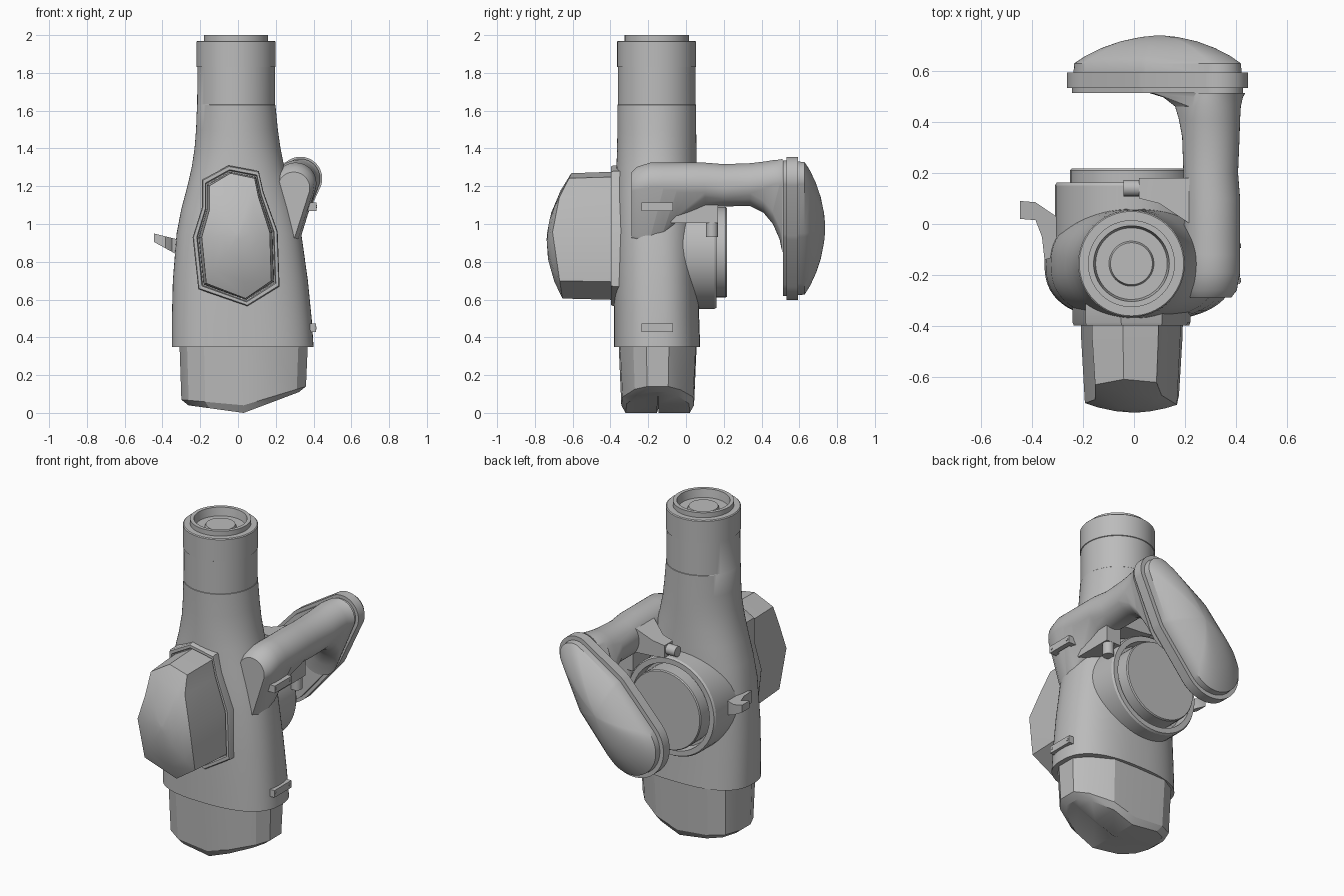
import bpy, bmesh, math
from mathutils import Vector

if "Cube" in bpy.data.objects:
    bpy.data.objects.remove(bpy.data.objects["Cube"])

grey = bpy.data.materials.new("warm_grey")
grey.diffuse_color = (0.5, 0.5, 0.5, 1)
grey.use_nodes = True
grey.node_tree.nodes["Principled BSDF"].inputs["Base Color"].default_value = grey.diffuse_color


def finish(name, bm, angle=30):
    bmesh.ops.recalc_face_normals(bm, faces=bm.faces)
    me = bpy.data.meshes.new(name)
    bm.to_mesh(me)
    bm.free()
    ob = bpy.data.objects.new(name, me)
    bpy.context.collection.objects.link(ob)
    me.materials.append(grey)
    bpy.ops.object.select_all(action='DESELECT')
    ob.select_set(True)
    bpy.context.view_layer.objects.active = ob
    bpy.ops.object.shade_smooth_by_angle(angle=math.radians(angle))
    return ob


def loft(name, rings, angle=30):
    """Skin equal-length rings of points and cap both ends."""
    bm = bmesh.new()
    vs = [[bm.verts.new(p) for p in r] for r in rings]
    n = len(vs[0])
    for a, b in zip(vs, vs[1:]):
        for i in range(n):
            j = (i + 1) % n
            bm.faces.new((a[i], a[j], b[j], b[i]))
    bm.faces.new(vs[0])
    bm.faces.new(vs[-1])
    return finish(name, bm, angle)


def box(name, x0, x1, y0, y1, z0, z1):
    return loft(name, [[(x0, y0, z), (x1, y0, z), (x1, y1, z), (x0, y1, z)] for z in (z0, z1)])


def section(z, x0, x1, y0, y1, e=2, n=64):
    """Horizontal superellipse, e = 2 is an ellipse."""
    pts = []
    for i in range(n):
        c, s = math.cos(math.tau * i / n), math.sin(math.tau * i / n)
        pts.append(((x0 + x1) / 2 + (x1 - x0) / 2 * math.copysign(abs(c) ** (2 / e), c),
                    (y0 + y1) / 2 + (y1 - y0) / 2 * math.copysign(abs(s) ** (2 / e), s), z))
    return pts


def hull(y, *circles, n=48):
    """Outline around circles (centre, radius, ...) in the plane at depth y."""
    pairs = [(Vector(c), r) for c, r in zip(circles[::2], circles[1::2])]
    pts = []
    for i in range(n):
        d = Vector((math.cos(math.tau * (i + .5) / n), math.sin(math.tau * (i + .5) / n)))
        c, r = max(pairs, key=lambda q: q[0].dot(d) + q[1])
        p = c + d * r
        pts.append((p.x, y, p.y))
    return pts


def disc(y, r, cx=-.01, cz=.85):
    return hull(y, (cx, cz), r)


# Main housing, tapering into a round neck with a recessed eyepiece on top
body = [section(*p) for p in (
    (.35, -.35, .40, -.38, .075, 2.55), (.50, -.35, .39, -.38, .07, 2.5),
    (.70, -.345, .37, -.38, .065, 2.45), (.95, -.325, .335, -.378, .06, 2.4),
    (1.08, -.30, .305, -.375, .06, 2.3), (1.20, -.268, .272, -.372, .058, 2.2),
    (1.30, -.245, .245, -.368, .055, 2.1), (1.40, -.23, .225, -.365, .055),
    (1.50, -.222, .211, -.363, .054), (1.63, -.217, .198, -.363, .053))]
cx, cy = -.01, -.155
for z, r in ((1.632, .206), (1.83, .205), (1.832, .209), (1.965, .209), (1.97, .204),
             (1.97, .17), (2.0, .17), (2.0, .148), (1.95, .14), (1.95, .088), (1.965, .082)):
    body.append(section(z, cx - r, cx + r, cy - r, cy + r))
loft("housing", body)

# Lower cup with cut corners and a keeled bottom
cup_pts = [(-.31, -.2), (-.27, -.29), (-.18, -.35), (.03, -.357), (.18, -.35), (.32, -.28),
           (.37, -.21), (.37, -.09), (.31, -.02), (.18, .052), (.03, .057), (-.18, .052),
           (-.27, 0), (-.31, -.1)]


def keel(x, left, mid, right):
    t = (x - .03) / .34
    return mid + (right - mid) * t if t > 0 else mid - (left - mid) * t


def cup_ring(sx, sy, zs):
    return [(.03 + (x - .03) * sx, -.15 + (y + .15) * sy, keel(x, *zs)) for x, y in cup_pts]


loft("lower_cup", [cup_ring(1, 1, (.37, .37, .37)), cup_ring(.97, .93, (.07, .04, .14)),
                   cup_ring(.86, .82, (.04, .0, .11)), cup_ring(.86, .02, (.04, .0, .11))], 25)

# Front pod: rimmed flange, groove and domed faceted cover
outline = [(-.05, 1.31), (.11, 1.28), (.135, 1.17), (.21, .96), (.22, .67), (.05, .565),
           (-.21, .655), (-.24, .93), (-.19, 1.09), (-.19, 1.235)]


def pod_ring(sx, sz, y=None):
    r = []
    for x, z in outline:
        px, pz = x * sx, .935 + (z - .935) * sz
        dome = -.738 + .95 * (pz - .9) ** 2 + px * px
        r.append((px, dome if y is None else y, pz))
    return r


loft("front_pod", [pod_ring(1, 1, -.28), pod_ring(1, 1, -.385), pod_ring(.98, .985, -.397),
                   pod_ring(.91, .94, -.397), pod_ring(.89, .925, -.375), pod_ring(.87, .91, -.375),
                   pod_ring(.86, .905, -.45), pod_ring(.80, .89), pod_ring(.6, .65),
                   pod_ring(.3, .33), pod_ring(.05, .05)], 26)

# Round rear port with raised inner drum
loft("rear_port", [disc(y, r) for y, r in (
    (-.05, .30), (.15, .30), (.162, .293), (.162, .262), (.10, .255), (.10, .24),
    (.21, .24), (.217, .235))])

# Side arm growing out of the housing and flaring into the rear plate
top, end = (.305, 1.215), (.33, 1.24)
loft("side_arm", [hull(*p) for p in (
    (-.288, (.295, 1.19), .085, (.27, .95), .035), (-.26, (.30, 1.20), .102, (.275, .95), .05),
    (-.19, top, .11, (.28, .945), .055), (-.12, top, .11, (.28, .99), .06),
    (-.05, top, .11, (.28, 1.08), .07), (.10, top, .11, (.30, 1.18), .09),
    (.20, (.30, 1.21), .107, (.30, 1.20), .107), (.34, (.303, 1.212), .11, (.298, 1.205), .11),
    (.41, (.305, 1.22), .11, (.285, 1.17), .11), (.46, (.31, 1.23), .108, (.27, 1.11), .11),
    (.495, (.32, 1.235), .106, (.235, 1.04), .12), (.512, end, .105, (.19, .97), .13))])


# Rear plate: inner step, rim and shallow domed cover with bulging sides
def plate(y, inset=0, s=1):
    return [(.1 + (x - .1) * s, y, .98 + (z - .98) * s) for x, _, z in
            hull(y, end, .116 - inset, (.14, 1.025), .197 - inset, (-.06, .80), .202 - inset)]


loft("rear_plate", [plate(.513, .02), plate(.532, .02), plate(.532), plate(.592),
                    plate(.592, .025), plate(.628, .028), plate(.657, .028, .87),
                    plate(.688, .028, .68), plate(.714, .028, .46),
                    plate(.731, .028, .22), plate(.737, .028, .04)], 35)

# Brackets joining the arm to the port, each with a small knob
loft("upper_bracket", [[(x, y0, z0), (x, .18, z0), (x, .18, z1), (x, y0, z1)]
                       for x, y0, z0, z1 in ((.02, .10, 1.15, 1.225), (.1, .08, 1.14, 1.235),
                                             (.25, -.02, 1.13, 1.29))])
box("lower_bracket", .24, .34, -.08, .17, 1.005, 1.13)
loft("upper_knob", [[(x, .14 + .032 * math.cos(a * math.tau / 16), 1.19 + .032 * math.sin(a * math.tau / 16))
                     for a in range(16)] for x in (.04, -.042)])
loft("lower_knob", [section(z, .27, .335, .105, .17, 2, 16) for z in (1.02, .93)])

# Hook on the left side, rising toward its tip
hook = [(-.445, .02), (-.385, .015), (-.36, -.05), (-.35, -.14), (-.28, -.12),
        (-.29, .02), (-.385, .085), (-.445, .09)]
loft("left_hook", [[(x, y, h - k * (x + .445)) for x, y in hook]
                   for h, k in ((.905, .55), (.95, .25))])

# Strap lugs on the right side
for label, z, x in (("upper", 1.092, .415), ("lower", .45, .412)):
    box(label + "_lug_bar", x - .03, x, -.235, -.07, z - .022, z + .022)
    for k, y in enumerate((-.235, -.1)):
        box(f"{label}_lug_foot_{k}", .3, x - .02, y, y + .03, z - .022, z + .022)
        yc = y + .015
        loft(f"{label}_lug_pin_{k}", [[(px, yc + .008 * math.cos(a * math.tau / 8),
                                       z + .008 * math.sin(a * math.tau / 8))
                                      for a in range(8)] for px in (x - .01, x + .003)])
